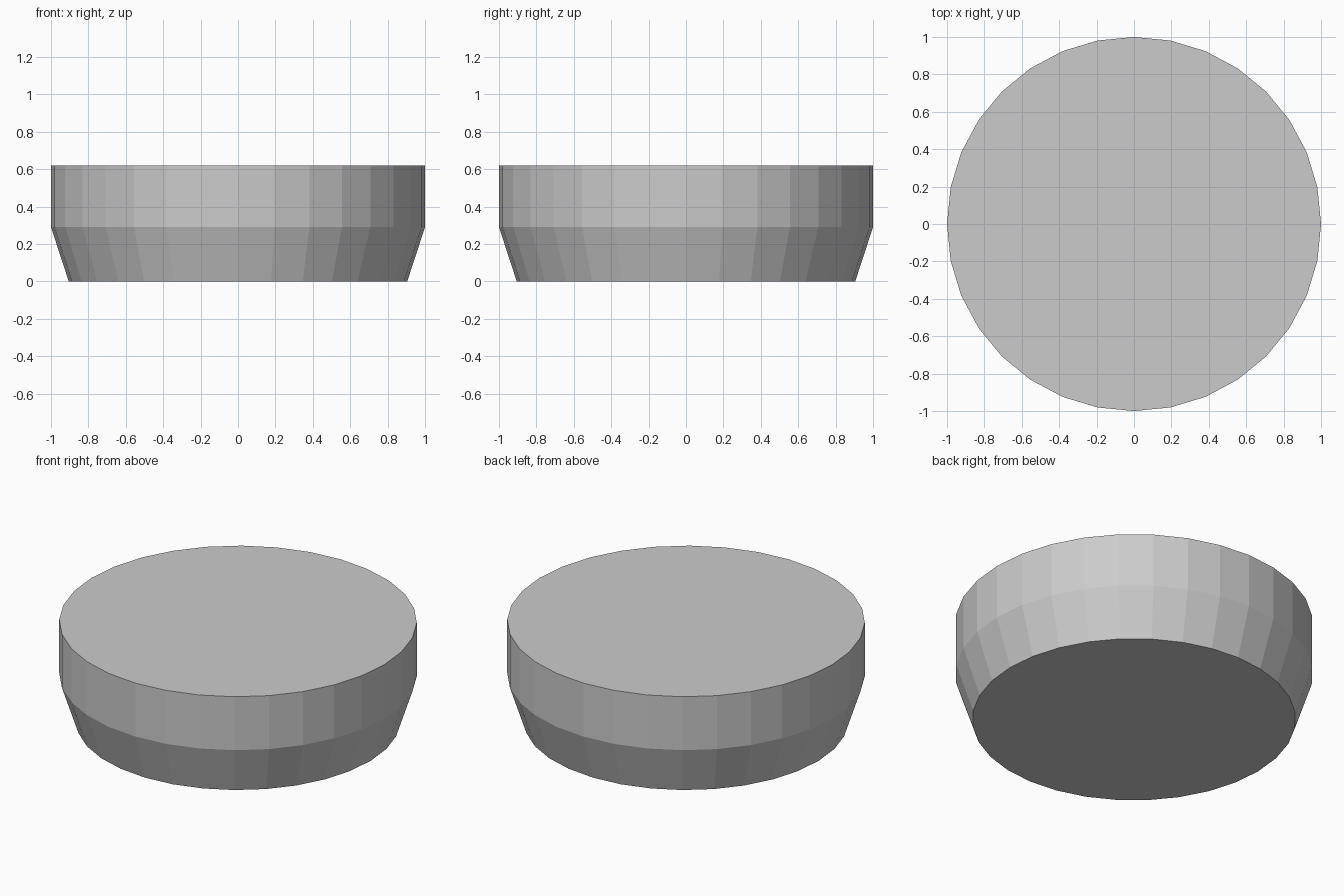
import bpy, bmesh
from math import cos, sin, tau

if "Cube" in bpy.data.objects:
    bpy.data.objects.remove(bpy.data.objects["Cube"])

SIDES = 32
# Profile of the disc: (radius, height) from bottom to top
PROFILE = [(0.905, 0.0), (1.0, 0.29), (1.0, 0.62)]

bm = bmesh.new()
rings = [[bm.verts.new((r * cos(tau * i / SIDES), r * sin(tau * i / SIDES), z))
          for i in range(SIDES)] for r, z in PROFILE]

# Tapered foot and straight rim
for low, high in zip(rings, rings[1:]):
    for i in range(SIDES):
        j = (i + 1) % SIDES
        bm.faces.new((low[i], low[j], high[j], high[i]))

# Flat bottom and top
bm.faces.new(rings[0][::-1])
bm.faces.new(rings[-1])

mesh = bpy.data.meshes.new("tapered_disc")
bm.to_mesh(mesh)
bm.free()
bpy.context.collection.objects.link(bpy.data.objects.new("tapered_disc", mesh))
